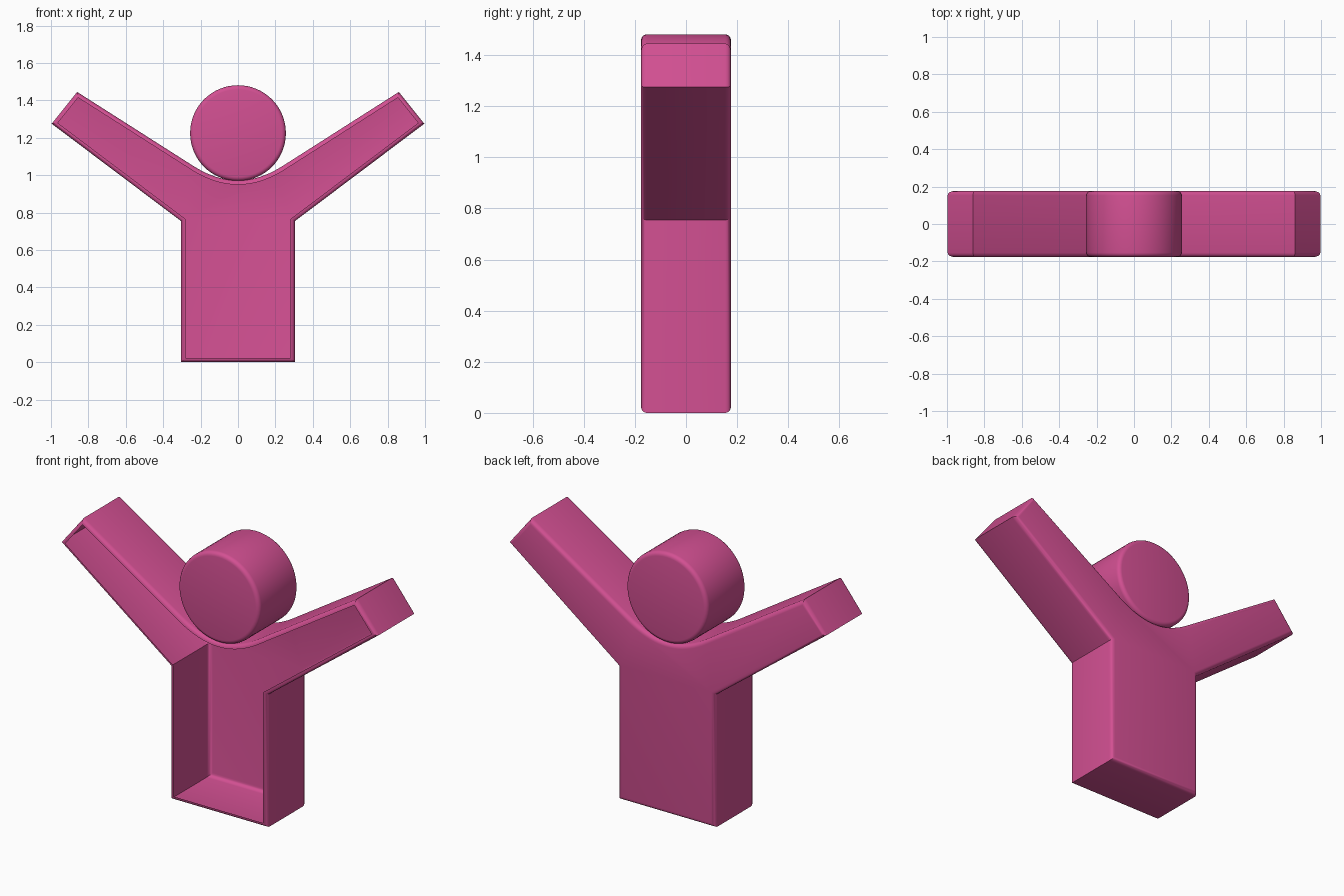
import bpy, bmesh, math

cube = bpy.data.objects.get("Cube")
if cube:
    bpy.data.objects.remove(cube, do_unlink=True)

HALF_DEPTH = 0.176
BEVEL = 0.023

pink = bpy.data.materials.new("pink")
colour = (0.65, 0.08, 0.29, 1)
pink.use_nodes = True
pink.diffuse_color = colour
pink.node_tree.nodes["Principled BSDF"].inputs["Base Color"].default_value = colour


def slab(name, outline, open_front=False):
    """Extrude an (x, z) outline along y with rounded front and back rims."""
    bm = bmesh.new()
    front = bm.faces.new([bm.verts.new((x, -HALF_DEPTH, z)) for x, z in outline])
    grown = bmesh.ops.extrude_face_region(bm, geom=[front], use_keep_orig=True)
    moved = [g for g in grown["geom"] if isinstance(g, bmesh.types.BMVert)]
    bmesh.ops.translate(bm, verts=moved, vec=(0, 2 * HALF_DEPTH, 0))
    bmesh.ops.recalc_face_normals(bm, faces=bm.faces)
    rims = [e for e in bm.edges if abs(e.verts[0].co.y - e.verts[1].co.y) < 0.001]
    bmesh.ops.bevel(bm, geom=rims, offset=BEVEL, offset_type='OFFSET',
                    segments=4, profile=0.5, affect='EDGES')
    if open_front:
        bm.normal_update()
        caps = [f for f in bm.faces if f.calc_center_median().y < -HALF_DEPTH + 0.0005
                and f.normal.y < -0.99]
        bmesh.ops.delete(bm, geom=caps, context='FACES')
    mesh = bpy.data.meshes.new(name)
    bm.to_mesh(mesh)
    bm.free()
    mesh.materials.append(pink)
    obj = bpy.data.objects.new(name, mesh)
    bpy.context.collection.objects.link(obj)
    bpy.ops.object.select_all(action='DESELECT')
    obj.select_set(True)
    bpy.context.view_layer.objects.active = obj
    bpy.ops.object.shade_smooth_by_angle(angle=math.radians(30))
    return obj


# Body: torso with raised arms and a curved neckline, hollow at the front
right_half = [(0.305, 0), (0.305, 0.755), (0.996, 1.275), (0.86, 1.445)]
start, control, end = (0.24, 1.05), (0.118, 0.972), (0, 0.972)
STEPS = 10
for i in range(STEPS + 1):
    t = i / STEPS
    right_half.append(tuple((1 - t) ** 2 * a + 2 * t * (1 - t) * b + t * t * c
                            for a, b, c in zip(start, control, end)))
left_half = [(-x, z) for x, z in reversed(right_half[:-1])]
slab("body", right_half + left_half, open_front=True)

# Head: upright disc resting in the neckline
RADIUS, SIDES = 0.256, 64
circle = [(RADIUS * math.cos(math.tau * i / SIDES),
           1.225 + RADIUS * math.sin(math.tau * i / SIDES)) for i in range(SIDES)]
slab("head", circle)
